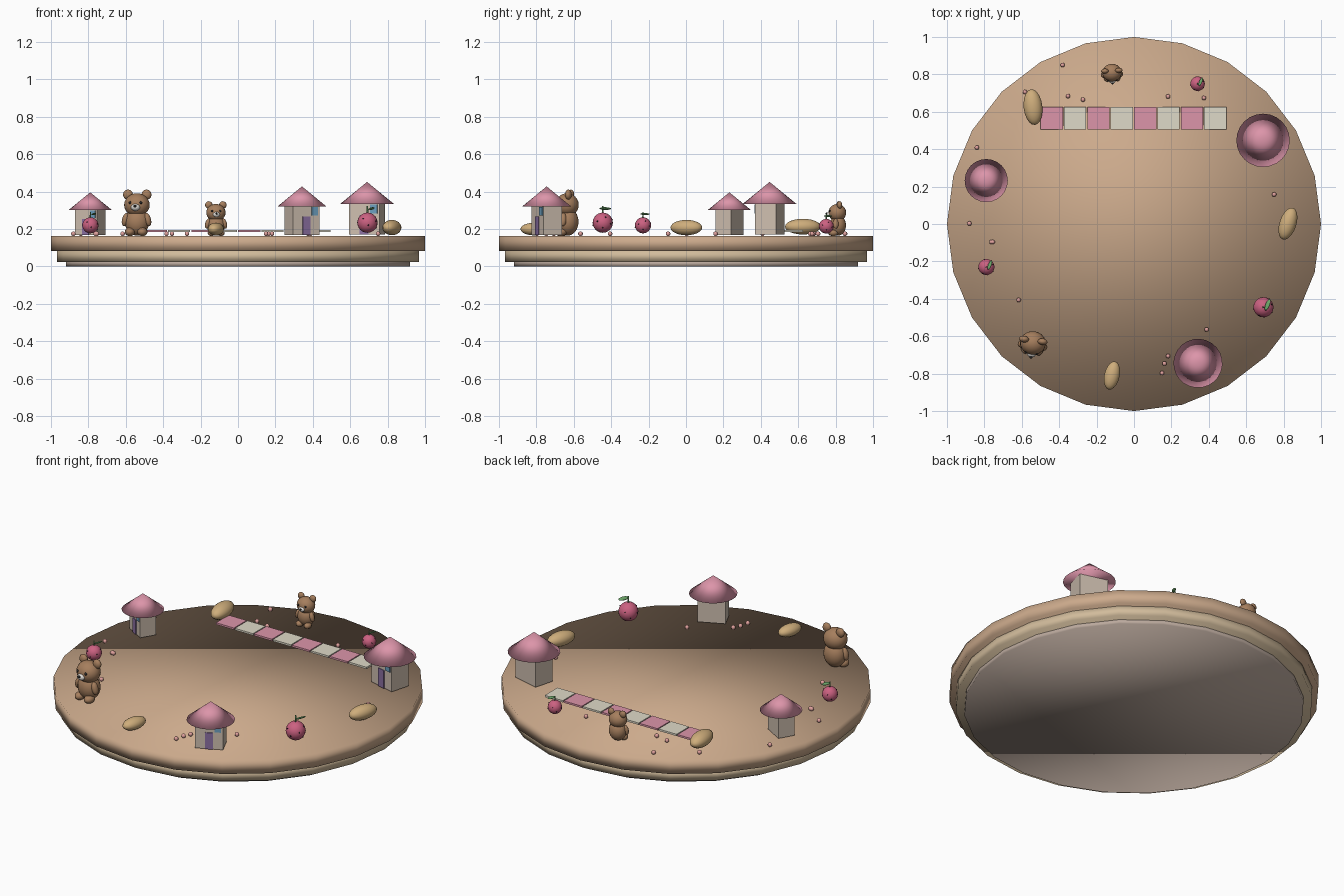
import bpy, math
from mathutils import Matrix, Vector

if "Cube" in bpy.data.objects:
    bpy.data.objects.remove(bpy.data.objects["Cube"])

TOP = 0.163  # height of the board surface
mats = {}


def mat(name, rgb):
    m = bpy.data.materials.new(name)
    m.diffuse_color = (*rgb, 1)
    m.use_nodes = True
    m.node_tree.nodes["Principled BSDF"].inputs["Base Color"].default_value = m.diffuse_color
    mats[name] = m


for n, c in {"tan": (.60, .40, .26), "sand": (.64, .50, .33), "taupe": (.50, .40, .34),
             "pink": (.72, .30, .40), "cream": (.74, .70, .58), "wall": (.62, .52, .43),
             "purple": (.26, .16, .36), "blue": (.15, .35, .52), "berry": (.60, .12, .22),
             "green": (.15, .38, .14), "fur": (.38, .21, .11), "white": (.75, .72, .68),
             "black": (.02, .02, .02), "gold": (.62, .42, .20), "bead": (.75, .36, .34)}.items():
    mat(n, c)


def finish(name, color, m, smooth=True):
    o = bpy.context.object
    o.name = name
    o.data.materials.append(mats[color])
    o.data.transform(m)
    for p in o.data.polygons:
        p.use_smooth = smooth
    return o


def frame(x, y, z=TOP, rot=0, s=1):
    return (Matrix.Translation((x, y, z)) @ Matrix.Rotation(math.radians(rot), 4, 'Z')
            @ Matrix.Scale(s, 4))


def place(base, loc, size, rot=0, tilt=0):
    return (base @ Matrix.Translation(loc) @ Matrix.Rotation(math.radians(rot), 4, 'Z')
            @ Matrix.Rotation(math.radians(tilt), 4, 'Y') @ Matrix.Diagonal((*size, 1)))


def ball(name, color, base, loc, size, rot=0, tilt=0, seg=20):
    bpy.ops.mesh.primitive_uv_sphere_add(segments=seg, ring_count=max(6, seg // 2 + 2), radius=1)
    return finish(name, color, place(base, loc, size, rot, tilt))


def box(name, color, base, loc, size):
    bpy.ops.mesh.primitive_cube_add(size=1)
    return finish(name, color, place(base, loc, size), False)


def cone(name, color, base, loc, r1, r2, h, seg):
    bpy.ops.mesh.primitive_cone_add(vertices=seg, radius1=r1, radius2=r2, depth=h)
    return finish(name, color, base @ Matrix.Translation(Vector(loc) + Vector((0, 0, h / 2))))


I = Matrix.Identity(4)

# Stepped round board
cone("board_foot", "taupe", I, (0, 0, 0), .92, .92, .03, 24)
cone("board_middle", "sand", I, (0, 0, .025), .967, .967, .06, 24)
cone("board_top", "tan", I, (0, 0, .083), 1, 1, .08, 24)

# Floating checkered path
for i in range(8):
    box("path_tile", "cream" if i % 2 else "pink", I,
        (-.44 + .125 * i, .565, .189), (.119, .119, .011))


# Cottages
def house(x, y, rot, s):
    f = frame(x, y, TOP, rot, s)
    box("house_walls", "wall", f, (0, 0, .085), (.154, .108, .158))
    cone("house_roof", "pink", f, (0, 0, .158), .131, 0, .107, 24)
    box("house_door", "purple", f, (0, -.055, .055), (.044, .008, .098))
    box("house_window", "blue", f, (.049, -.055, .132), (.036, .008, .045))


house(.69, .447, -15, 1.09)
house(.342, -.745, 25, 1)
house(-.79, .232, -30, .88)


# Round fruits with stem, leaf and seeds
def fruit(x, y, z, r):
    f = frame(x, y, z, 0, r)
    ball("fruit", "berry", f, (0, 0, 0), (1, 1, 1))
    cone("fruit_stem", "green", f, (0, 0, .9), .1, .07, .75, 8)
    ball("fruit_leaf", "green", f, (.42, .25, 1.4), (.24, .62, .1), -22, -25, 12)
    for k in range(9):
        a, h = k * 2.4, -.5 + k * .13
        w = math.sqrt(1 - h * h)
        ball("fruit_seed", "black", f, (w * math.cos(a), w * math.sin(a), h), (.07, .07, .07), seg=6)


fruit(.692, -.445, .234, .054)
fruit(-.789, -.23, .22, .043)
fruit(.34, .75, .215, .039)


# Seated bears
def bear(x, y, rot, s):
    f = frame(x, y, TOP, rot, s)
    ball("bear_body", "fur", f, (0, 0, .076), (.066, .058, .074))
    ball("bear_head", "fur", f, (0, -.004, .166), (.069, .063, .062))
    ball("bear_muzzle", "white", f, (0, -.061, .153), (.025, .021, .019), seg=14)
    ball("bear_nose", "black", f, (0, -.081, .160), (.009, .007, .007), seg=10)
    for d in (-1, 1):
        ball("bear_ear", "fur", f, (d * .05, .01, .221), (.027, .018, .027), seg=14)
        ball("bear_eye", "black", f, (d * .029, -.058, .178), (.008, .007, .008), seg=10)
        ball("bear_arm", "fur", f, (d * .06, -.018, .088), (.018, .02, .037), 0, -d * 15, 14)
        ball("bear_foot", "fur", f, (d * .034, -.034, .022), (.027, .034, .023), seg=14)


bear(-.54, -.632, -8, 1)
bear(-.118, .812, 3, .75)

# Golden oval loaves
for x, y, z, rx, ry, rz, rot in ((-.54, .625, .213, .05, .096, .042, 6),
                                 (.823, .002, .208, .045, .089, .041, -18),
                                 (-.118, -.81, .2, .041, .077, .034, -13)):
    ball("loaf", "gold", I, (x, y, z), (rx, ry, rz), rot)

# Scattered beads
for x, y in ((-.382, .85), (-.353, .684), (-.273, .665), (-.583, .706), (.182, .682),
             (.374, .674), (.749, .158), (-.84, .409), (-.88, .003), (-.762, -.096),
             (-.755, -.096), (-.617, -.406), (.388, -.564), (.182, -.706), (.163, -.746),
             (.15, -.797)):
    ball("bead", "bead", I, (x, y, .175), (.0125, .0125, .0125), seg=10)
